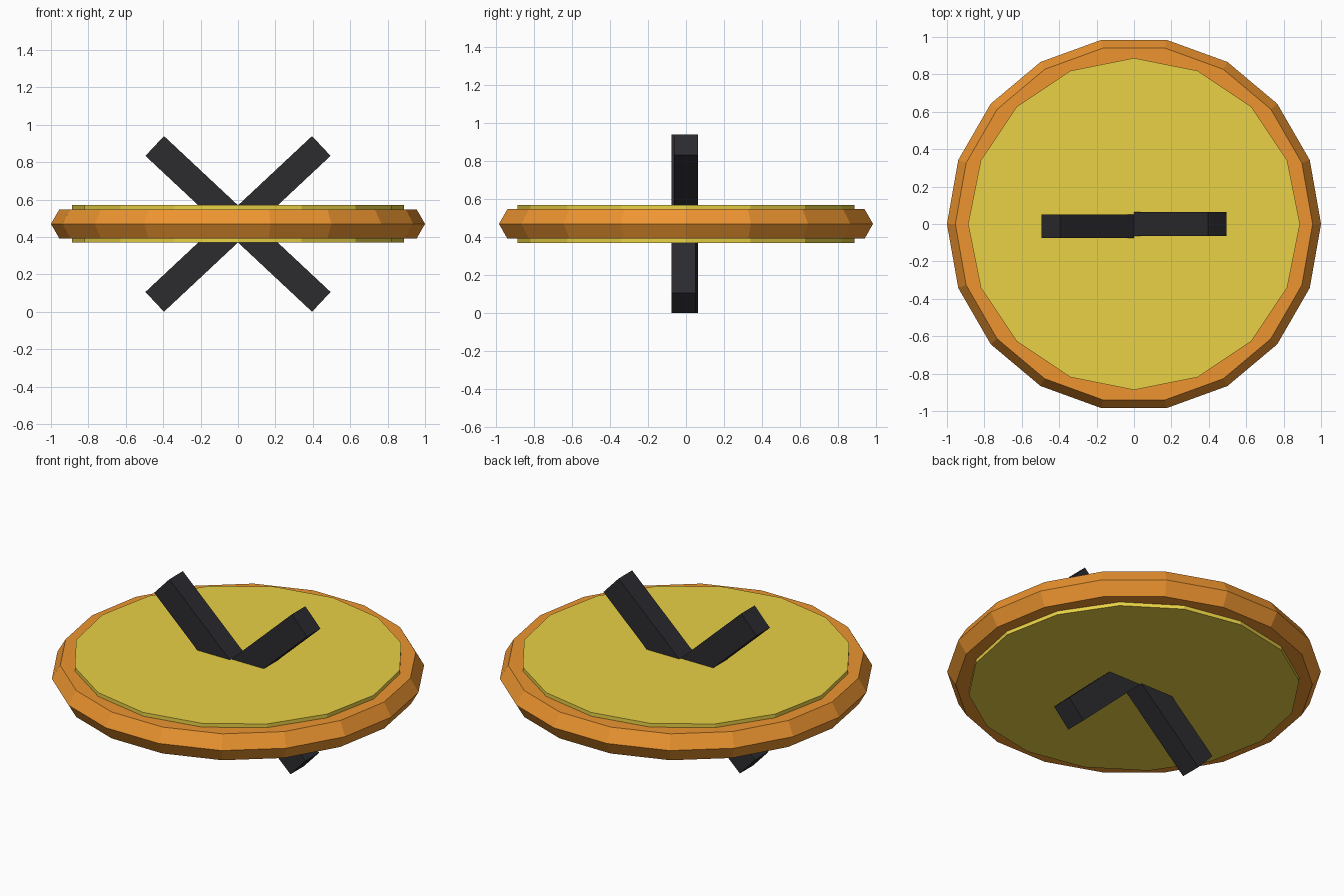
import bpy
from math import radians

if "Cube" in bpy.data.objects:
    bpy.data.objects.remove(bpy.data.objects["Cube"])

ZC = 0.47  # height of the common centre


def finish(name, color):
    obj = bpy.context.object
    obj.name = name
    mat = bpy.data.materials.new(name + "_colour")
    mat.diffuse_color = (*color, 1)
    mat.use_nodes = True
    mat.node_tree.nodes["Principled BSDF"].inputs["Base Color"].default_value = mat.diffuse_color
    obj.data.materials.append(mat)
    return obj


# Faceted outer ring, 18 sides with a hexagonal section
bpy.ops.mesh.primitive_torus_add(major_segments=18, minor_segments=6,
                                 major_radius=0.91, minor_radius=0.09,
                                 location=(0, 0, ZC))
finish("outer_ring", (0.85, 0.30, 0.03))

# 16-sided flat disc filling the ring
bpy.ops.mesh.primitive_cylinder_add(vertices=16, radius=0.887, depth=0.2,
                                    location=(0, 0, ZC))
finish("disc", (0.82, 0.64, 0.06))

# Two crossed bars passing through the disc, slightly offset in depth
for name, y, angle in (("rising_bar", 0.0, -43.1), ("falling_bar", -0.0125, 43.1)):
    bpy.ops.mesh.primitive_cube_add(size=1, location=(0, y, ZC),
                                    rotation=(0, radians(angle), 0))
    bar = finish(name, (0.025, 0.025, 0.03))
    bar.scale = (1.22, 0.126, 0.145)
